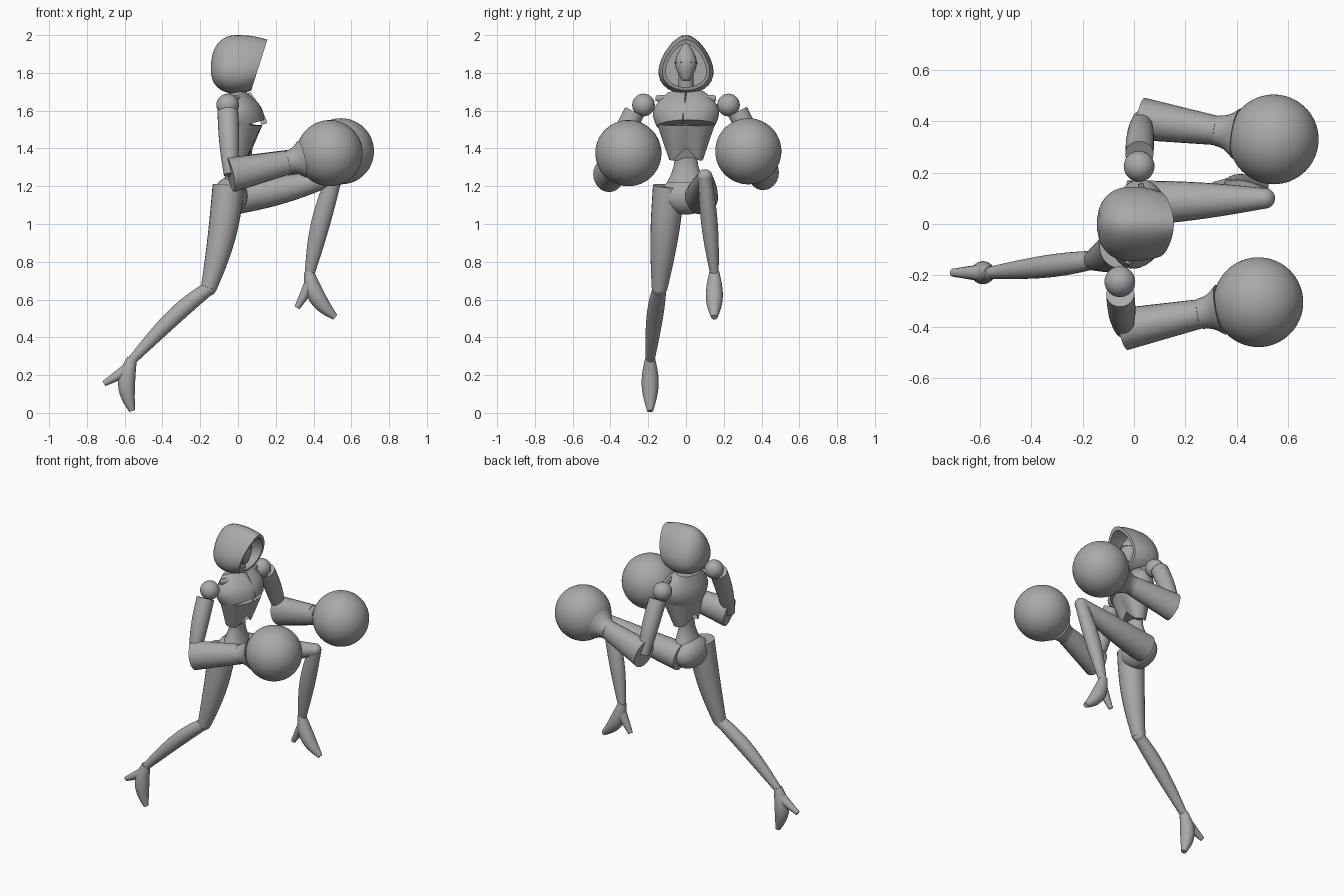
import bpy, bmesh, math
from mathutils import Vector, Matrix

cube = bpy.data.objects.get("Cube")
if cube:
    bpy.data.objects.remove(cube)

GREY = (0.4, 0.4, 0.4, 1)
material = bpy.data.materials.new("plain grey")
material.use_nodes = True
material.diffuse_color = GREY
material.node_tree.nodes["Principled BSDF"].inputs["Base Color"].default_value = GREY

ACROSS = Vector((0, 1, 0))
FORWARD = Vector((1, 0, 0))
STILL = Matrix.Identity(4)


def finish(name, bm):
    """Turn a bmesh into a named, shaded object."""
    bmesh.ops.recalc_face_normals(bm, faces=bm.faces)
    mesh = bpy.data.meshes.new(name)
    bm.to_mesh(mesh)
    bm.free()
    mesh.materials.append(material)
    part = bpy.data.objects.new(name, mesh)
    bpy.context.collection.objects.link(part)
    bpy.ops.object.select_all(action="DESELECT")
    part.select_set(True)
    bpy.context.view_layer.objects.active = part
    bpy.ops.object.shade_smooth_by_angle(angle=math.radians(40))
    return part


def skin(bm, rings):
    """Join a row of vertex loops and cap both ends."""
    for low, high in zip(rings, rings[1:]):
        for i in range(len(low)):
            bm.faces.new((low[i - 1], low[i], high[i], high[i - 1]))
    bm.faces.new(rings[0])
    bm.faces.new(rings[-1])


def limb(name, start, end, first, last, swell=0, depth=1, last_depth=None,
         bow=(0, 0, 0), side=ACROSS, sides=24, steps=12, place=STILL):
    """Tapered oval tube that swells and bows in the middle."""
    start, end, bow = Vector(start), Vector(end), Vector(bow)
    last_depth = last_depth or depth
    bm = bmesh.new()
    rings = []
    for step in range(steps + 1):
        t = step / steps
        arc = math.sin(math.pi * t)
        centre = start.lerp(end, t) + bow * arc
        along = (end - start + bow * (math.pi * math.cos(math.pi * t))).normalized()
        wide = (side - along * side.dot(along)).normalized()
        deep = wide.cross(along)
        radius = first + (last - first) * t + swell * arc
        thick = radius * (depth + (last_depth - depth) * t)
        ring = []
        for k in range(sides):
            a = math.tau * k / sides
            ring.append(bm.verts.new(
                centre + wide * (radius * math.cos(a)) + deep * (thick * math.sin(a))))
        rings.append(ring)
    skin(bm, rings)
    bm.transform(place)
    return finish(name, bm)


def ball(name, centre, radii, segments=40):
    bm = bmesh.new()
    bmesh.ops.create_uvsphere(bm, u_segments=segments, v_segments=segments // 2, radius=1)
    bm.transform(Matrix.Translation(centre) @ Matrix.Diagonal((*radii, 1)))
    return finish(name, bm)


def hood_arch(bm, x, size):
    """One pointed arch; those near the rim lean forward at the top."""
    ring = []
    for k in range(32):
        a = math.tau * k / 32
        y = 0.14 * size * math.sin(a) * (1 - 0.3 * math.cos(a))
        z = size * (0.025 + 0.155 * math.cos(a))
        ring.append(bm.verts.new((x + 3 * max(x, 0) * z, y, 1.82 + z)))
    return ring


def hood_size(x):
    """Round dome behind, gentle narrowing toward the rim."""
    if x < 0:
        return (1 - abs(x / 0.145) ** 2.5) ** 0.45
    return 1 - 12 * x * x


# Hood: outer shell from back to rim, then folded inward to a hollow
bm = bmesh.new()
stations = [-0.144 + 0.25 * (k / 14) ** 1.3 for k in range(15)]
rings = [hood_arch(bm, x, hood_size(x)) for x in stations]
rings += [hood_arch(bm, x, hood_size(x) * 0.85) for x in reversed(stations[5:])]
skin(bm, rings)
finish("hood", bm)

# Masked face, mouth seam and neck
limb("face", (0.05, 0, 1.76), (0.02, 0, 1.95), 0.02, 0.015, swell=0.04)
limb("mouth_seam", (0.037, 0, 1.85), (0.036, 0, 1.858), 0.06, 0.06, steps=1)
limb("neck", (-0.01, 0, 1.64), (0.02, 0, 1.8), 0.055, 0.04, swell=-0.005)

# Torso: the yoke overhangs the ribs, and the left shoulder leads
lead = Vector((0.16, 1, 0)).normalized()
TOP, HEM = 1.53, 1.34
ribs = limb("ribs", (0, 0, HEM), (0.02, 0, TOP), 0.09, 0.155,
            depth=0.7, side=lead, sides=40)
for vertex in ribs.data.vertices:
    notch = max(0, 0.07 - abs(vertex.co.y))
    vertex.co.z += notch * (TOP - vertex.co.z) / (TOP - HEM)
limb("chest_yoke", (0.03, 0, TOP - 0.01), (-0.02, 0, 1.695), 0.155, 0.1, swell=0.045,
     depth=0.74, last_depth=0.5, side=lead, sides=40)
limb("waist", (0, 0, 1.44), (-0.01, 0, 1.22), 0.08, 0.1, swell=-0.028, depth=0.7)
ball("pelvis", (-0.04, 0, 1.15), (0.09, 0.14, 0.1))
limb("breastbone_seam", (0.14, -0.02, TOP), (0.05, 0, 1.69), 0.004, 0.004,
     depth=4, bow=(0.01, 0, 0), sides=8)

# Arms: shoulder ball, upper arm, gauntlet, flared cuff and round fist
ARMS = {
    "right": ((-0.055, -0.225, 1.63), (-0.04, -0.41, 1.26), (0.485, -0.305, 1.375)),
    "left": ((0.02, 0.225, 1.63), (0.03, 0.41, 1.27), (0.545, 0.33, 1.385)),
}
for tag, joints in ARMS.items():
    shoulder, elbow, fist = map(Vector, joints)
    outward = ACROSS * math.copysign(1, shoulder.y)
    wrist = elbow.lerp(fist, 0.57)
    ball(tag + "_shoulder", shoulder, (0.06, 0.06, 0.06))
    limb(tag + "_upper_arm", shoulder.lerp(elbow, 0.1) + outward * 0.03, elbow, 0.055, 0.035,
         swell=0.007, bow=outward * 0.01, side=FORWARD)
    limb(tag + "_gauntlet", elbow, wrist, 0.083, 0.057, depth=1.12)
    limb(tag + "_cuff", wrist, elbow.lerp(fist, 0.72), 0.06, 0.1, swell=-0.01)
    ball(tag + "_fist", fist, (0.175, 0.175, 0.175), 64)
    limb(tag + "_collar_plate", (0.06, 0, 1.65), shoulder.lerp((0.04, 0, 1.75), 0.3),
         0.01, 0.01, swell=0.006, depth=1.5, side=FORWARD, sides=12)

# Legs: the right one trails, the left one is raised with the knee bent
KNEE_R, ANKLE_R = (-0.155, -0.14, 0.66), (-0.56, -0.19, 0.28)
KNEE_L, ANKLE_L = (0.51, 0.1, 1.25), (0.38, 0.15, 0.74)
limb("right_thigh", (-0.05, -0.09, 1.2), KNEE_R, 0.085, 0.042, swell=0.01, bow=(0.015, 0, 0))
limb("right_shin", KNEE_R, ANKLE_R, 0.036, 0.024, swell=0.014, bow=(0.02, 0, 0.04))
limb("left_thigh", (-0.02, 0.08, 1.14), KNEE_L, 0.09, 0.04, swell=0.008, bow=(0, 0, -0.01))
limb("left_shin", KNEE_L, ANKLE_L, 0.036, 0.023, swell=0.014, depth=1.15, bow=(-0.01, 0, 0))
for tag, knee in (("right", KNEE_R), ("left", KNEE_L)):
    ball(tag + "_knee", knee, (0.04, 0.04, 0.04))

# High-heeled feet share one shape, hung from each ankle
for tag, ankle, tilt in (("right", ANKLE_R, 0), ("left", ANKLE_L, -30)):
    hang = Matrix.Translation(ankle) @ Matrix.Rotation(math.radians(tilt), 4, "Y")
    limb(tag + "_foot", (0, 0, 0.01), (0, 0, -0.27), 0.026, 0.016, swell=0.024,
         bow=(-0.03, 0, 0), place=hang)
    limb(tag + "_heel", (-0.02, 0, -0.05), (-0.15, 0, -0.125), 0.036, 0.015,
         sides=12, place=hang)
